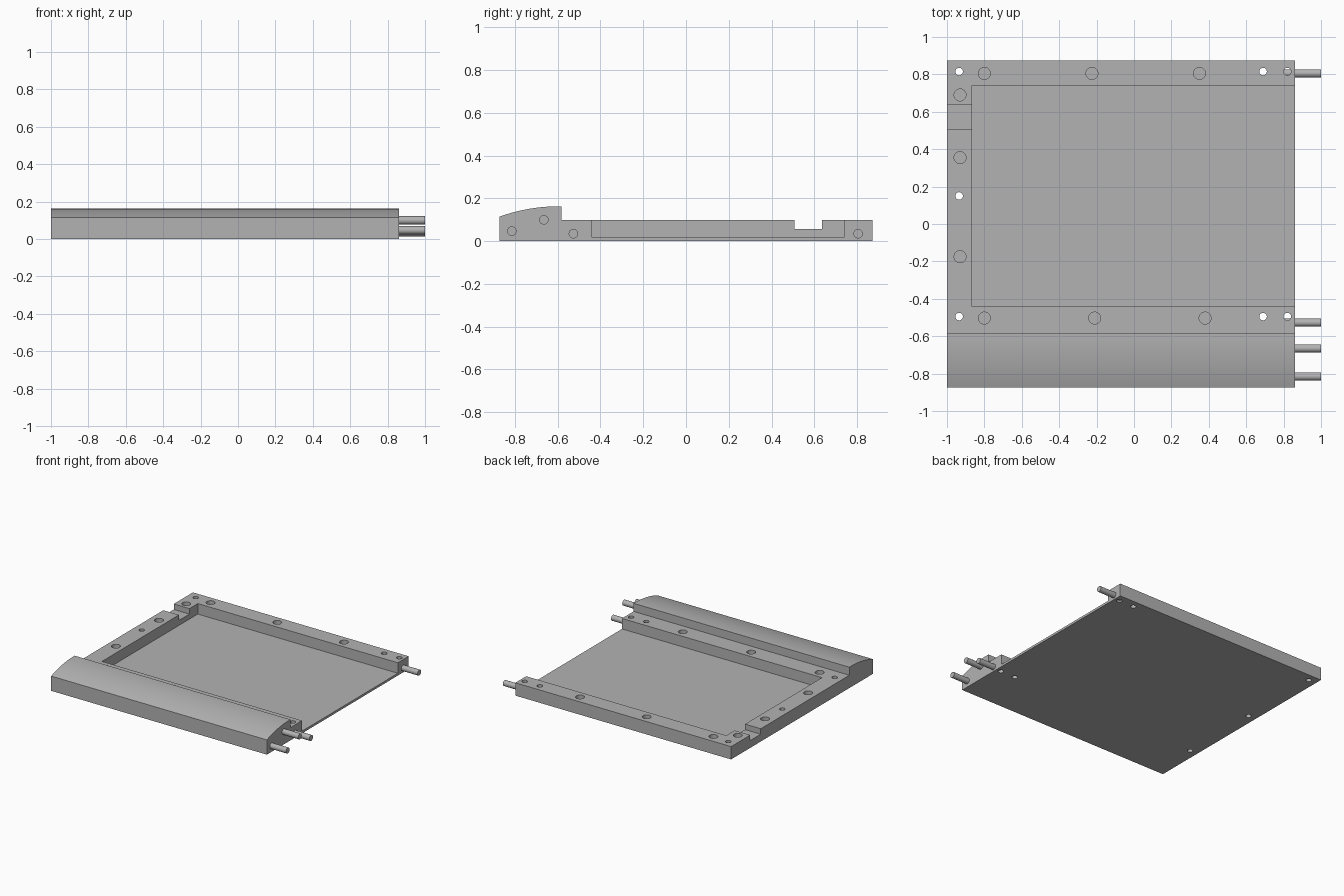
import bpy, bmesh
from mathutils import Matrix, Vector

cube = bpy.data.objects.get("Cube")
if cube:
    bpy.data.objects.remove(cube, do_unlink=True)

LEFT, RIGHT, HALF_Y = -1.0, 0.86, 0.873
TOP, FLOOR = 0.1, 0.018

grey = bpy.data.materials.new("plain_grey")
grey.use_nodes = True
colour = (0.45, 0.45, 0.45, 1)
grey.diffuse_color = colour
grey.node_tree.nodes["Principled BSDF"].inputs["Base Color"].default_value = colour


def make_object(name, bm):
    bmesh.ops.recalc_face_normals(bm, faces=bm.faces)
    mesh = bpy.data.meshes.new(name)
    bm.to_mesh(mesh)
    bm.free()
    mesh.materials.append(grey)
    obj = bpy.data.objects.new(name, mesh)
    bpy.context.collection.objects.link(obj)
    return obj


def add_box(bm, low, high):
    low, high = Vector(low), Vector(high)
    size = Matrix.Diagonal((high - low).to_4d())
    bmesh.ops.create_cube(bm, size=1, matrix=Matrix.Translation((low + high) / 2) @ size)


def add_cylinder(bm, centre, radius, depth, turn=Matrix()):
    bmesh.ops.create_cone(bm, cap_ends=True, segments=32, radius1=radius, radius2=radius,
                          depth=depth, matrix=Matrix.Translation(centre) @ turn)


def smooth(obj):
    bpy.ops.object.select_all(action='DESELECT')
    obj.select_set(True)
    bpy.context.view_layer.objects.active = obj
    bpy.ops.object.shade_smooth_by_angle(angle=0.5)


# Tray body: side profile with a raised, curved front bar
crest, back = -0.6, -0.583
profile = [(HALF_Y, 0), (HALF_Y, TOP), (back, TOP), (back, 0.163)]
for i in range(17):
    t = i / 16
    profile.append((crest - (HALF_Y + crest) * t, 0.163 - 0.048 * t * t))
profile.append((-HALF_Y, 0))
bm = bmesh.new()
side = bm.faces.new([bm.verts.new((LEFT, y, z)) for y, z in profile])
swept = bmesh.ops.extrude_face_region(bm, geom=[side])["geom"]
bmesh.ops.translate(bm, vec=(RIGHT - LEFT, 0, 0),
                    verts=[v for v in swept if isinstance(v, bmesh.types.BMVert)])
body = make_object("tray_body", bm)

# Open pocket
pocket = bmesh.new()
add_box(pocket, (-0.865, -0.44, FLOOR), (1.2, 0.74, 0.4))

# Slot through the left rail
slot = bmesh.new()
add_box(slot, (-1.2, 0.508, 0.057), (-0.8, 0.637, 0.4))

# Blind magnet holes and through screw holes
holes = bmesh.new()
blind = [(x, 0.805) for x in (-0.8, -0.225, 0.35)]
blind += [(x, -0.503) for x in (-0.8, -0.21, 0.38)]
blind += [(-0.93, y) for y in (0.69, 0.355, -0.175)]
for x, y in blind:
    add_cylinder(holes, (x, y, 0.14), 0.032, 0.2)
through = [(x, y) for x in (-0.935, 0.69, 0.82) for y in (0.815, -0.495)]
through.append((-0.935, 0.15))
for x, y in through:
    add_cylinder(holes, (x, y, 0.05), 0.02, 0.4)

for name, cut in (("pocket", pocket), ("slot", slot), ("holes", holes)):
    cutter = make_object(name + "_cutter", cut)
    cutter.hide_render = True
    mod = body.modifiers.new(name, 'BOOLEAN')
    mod.object = cutter
    mod.operation = 'DIFFERENCE'
    mod.solver = 'EXACT'
    bpy.context.view_layer.objects.active = body
    bpy.ops.object.modifier_apply(modifier=name)
    bpy.data.objects.remove(cutter, do_unlink=True)
smooth(body)

# Pegs on the open side
turn = Matrix.Rotation(1.570796, 4, 'Y')
pegs = {"front": (-0.815, 0.047), "upper": (-0.665, 0.1),
        "middle": (-0.527, 0.035), "rear": (0.805, 0.035)}
for name, (y, z) in pegs.items():
    bm = bmesh.new()
    add_cylinder(bm, (0.9, y, z), 0.022, 0.2, turn)
    smooth(make_object(name + "_peg", bm))
